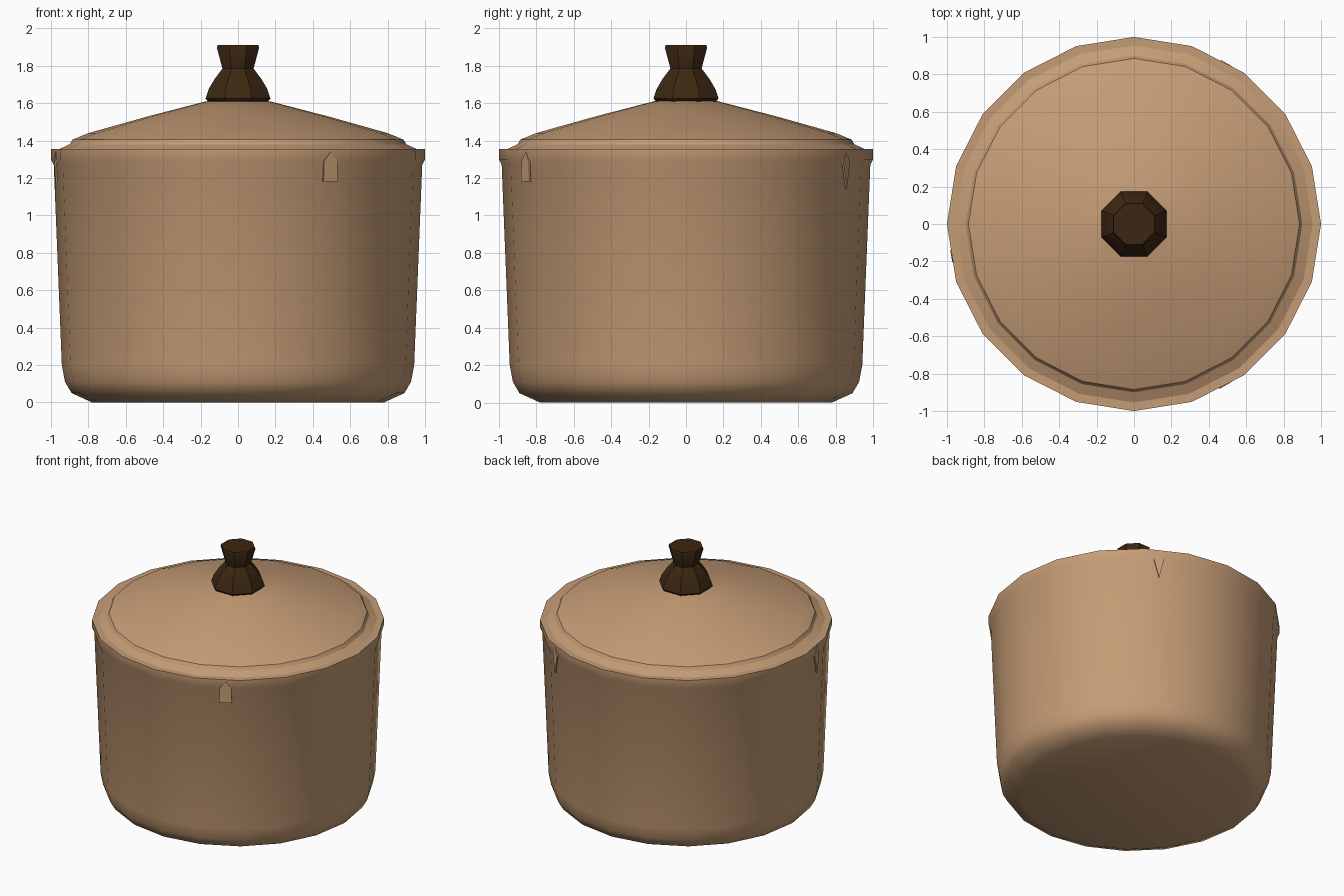
import bpy, bmesh, math
from mathutils import Matrix

cube = bpy.data.objects.get("Cube")
if cube:
    bpy.data.objects.remove(cube, do_unlink=True)


def material(name, colour):
    mat = bpy.data.materials.new(name)
    mat.use_nodes = True
    mat.diffuse_color = (*colour, 1)
    bsdf = next(n for n in mat.node_tree.nodes if n.type == 'BSDF_PRINCIPLED')
    bsdf.inputs["Base Color"].default_value = (*colour, 1)
    bsdf.inputs["Roughness"].default_value = 0.8
    return mat


tan = material("tan clay", (0.56, 0.335, 0.18))
brown = material("dark wood", (0.045, 0.02, 0.006))


def finish(name, bm, mat, angle=None):
    bmesh.ops.recalc_face_normals(bm, faces=bm.faces)
    mesh = bpy.data.meshes.new(name)
    bm.to_mesh(mesh)
    bm.free()
    mesh.materials.append(mat)
    obj = bpy.data.objects.new(name, mesh)
    bpy.context.collection.objects.link(obj)
    if angle:
        bpy.ops.object.select_all(action='DESELECT')
        bpy.context.view_layer.objects.active = obj
        obj.select_set(True)
        bpy.ops.object.shade_smooth_by_angle(angle=math.radians(angle))
    return obj


def lathe(name, profile, sides, mat, angle, turn=0.0):
    """Revolve (radius, height) points, closing both ends with flat caps."""
    bm = bmesh.new()
    rings = []
    for r, z in profile:
        rings.append([bm.verts.new((r * math.cos(a), r * math.sin(a), z))
                      for a in (turn + math.tau * i / sides for i in range(sides))])
    for low, high in zip(rings, rings[1:]):
        for i in range(sides):
            j = (i + 1) % sides
            bm.faces.new((low[i], low[j], high[j], high[i]))
    bm.faces.new(rings[0])
    bm.faces.new(rings[-1])
    return finish(name, bm, mat, angle)


# Pot: rounded foot, slightly flared wall, rolled rim
lathe("pot_body", [(0.78, 0), (0.89, 0.05), (0.925, 0.11), (0.942, 0.2),
                   (0.985, 1.27), (1.0, 1.3), (1.0, 1.355), (0.955, 1.355)],
      20, tan, 40)

# Lid: shallow cone with a shoulder and a small step near its edge
lathe("lid", [(0.965, 1.35), (0.9, 1.38), (0.885, 1.405), (0.8, 1.44),
              (0.48, 1.53), (0.17, 1.61), (0.03, 1.615)], 20, tan, 30)

# Knob: eight-sided with a narrow waist
lathe("lid_knob", [(0.17, 1.605), (0.188, 1.625), (0.17, 1.675), (0.135, 1.73),
                   (0.09, 1.785), (0.122, 1.895), (0.118, 1.91)],
      8, brown, 35, math.pi / 8)


# Small plates below the rim
def rim_plate(name, outline, degrees):
    bm = bmesh.new()
    face = bm.faces.new([bm.verts.new((0.992, y, z)) for y, z in outline])
    extruded = bmesh.ops.extrude_face_region(bm, geom=[face])
    moved = [g for g in extruded["geom"] if isinstance(g, bmesh.types.BMVert)]
    bmesh.ops.translate(bm, verts=moved, vec=(-0.009, 0, 0))
    bm.transform(Matrix.Rotation(math.radians(degrees), 4, 'Z'))
    finish(name, bm, tan)


tab = [(-0.045, 1.18), (0.045, 1.18), (0.04, 1.29), (0, 1.34), (-0.04, 1.29)]
wedge = [(0, 1.14), (0.035, 1.28), (0, 1.34), (-0.035, 1.28)]
rim_plate("front_tab", tab, -60)
rim_plate("back_wedge", wedge, 60)
rim_plate("side_wedge", wedge, 190)
